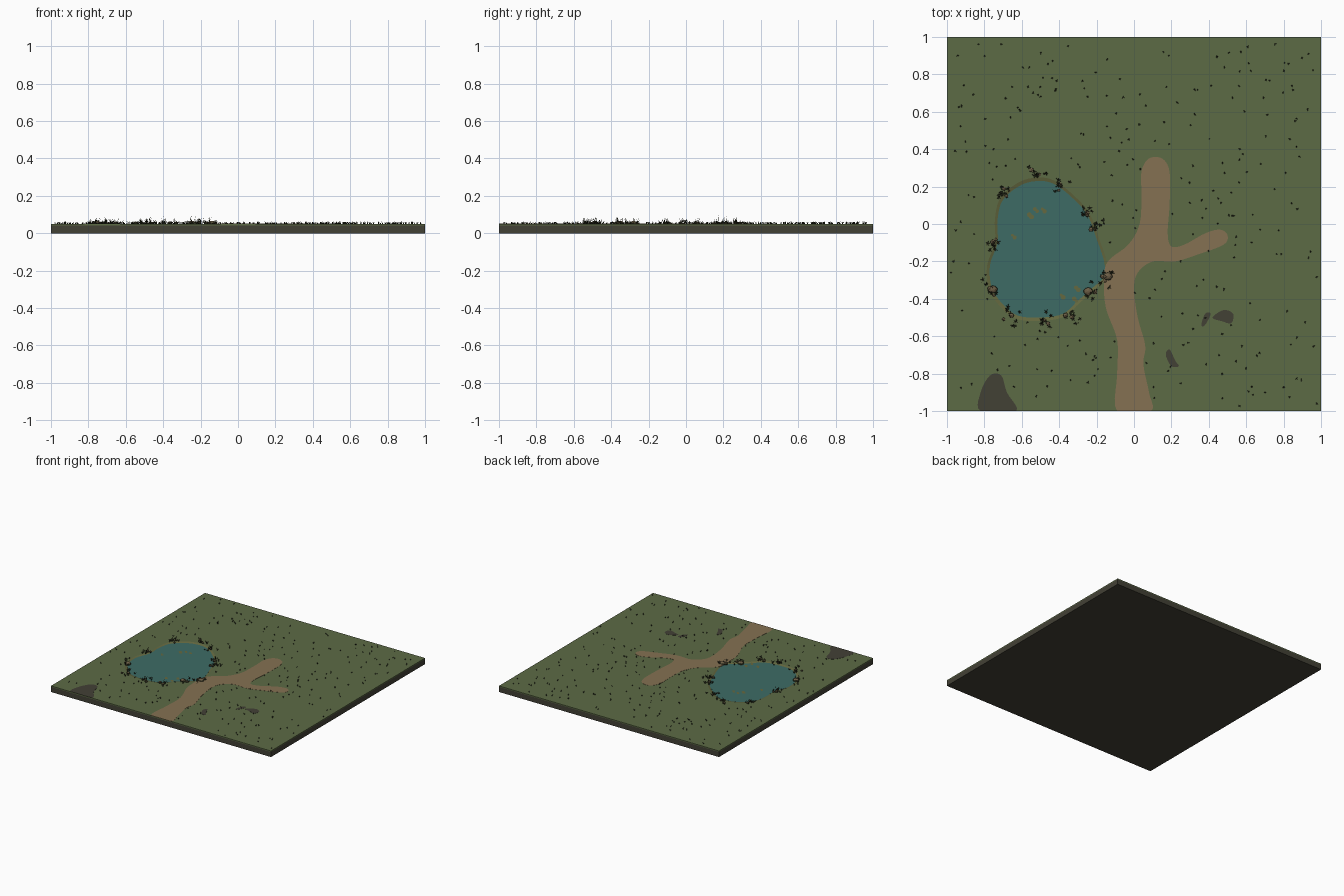
import bpy, bmesh, math, random
from mathutils import Vector, Matrix
from mathutils.geometry import intersect_point_tri_2d, tessellate_polygon

random.seed(4)
TOP = 0.05
cube = bpy.data.objects.get("Cube")
if cube:
    bpy.data.objects.remove(cube, do_unlink=True)


def material(name, *rgb):
    m = bpy.data.materials.new(name)
    m.use_nodes = True
    m.diffuse_color = (*rgb, 1)
    m.node_tree.nodes["Principled BSDF"].inputs["Base Color"].default_value = (*rgb, 1)
    return m


grass = material("grass green", .108, .145, .06)
soil = material("dark soil", .055, .052, .036)
dirt = material("path dirt", .235, .165, .085)
water = material("pond teal", .047, .148, .13)
mud = material("muddy bank", .13, .14, .05)
leaf = material("dark leaf", .03, .034, .015)
stone = material("brown stone", .15, .11, .06)


def make(name, bm, *mats):
    bmesh.ops.recalc_face_normals(bm, faces=bm.faces)
    me = bpy.data.meshes.new(name)
    bm.to_mesh(me)
    bm.free()
    ob = bpy.data.objects.new(name, me)
    bpy.context.collection.objects.link(ob)
    for m in mats:
        me.materials.append(m)
    return ob


def smooth_loop(points, steps=5):
    """Round a closed outline with a Catmull-Rom spline, kept inside the tile."""
    p, out = [Vector(q) for q in points], []
    n = len(p)
    for i in range(n):
        a, b, c, d = (p[(i + k) % n] for k in (-1, 0, 1, 2))
        for s in range(steps):
            t = s / steps
            v = (2 * b + (c - a) * t + (2 * a - 5 * b + 4 * c - d) * t ** 2
                 + (3 * b - a - 3 * c + d) * t ** 3) / 2
            out.append(Vector((v.x, max(v.y, -1))))
    return out


def prism(name, outline, low, high, mat):
    bm = bmesh.new()
    face = bm.faces.new([bm.verts.new((v.x, v.y, low)) for v in outline])
    ext = bmesh.ops.extrude_face_region(bm, geom=[face])
    for v in ext["geom"]:
        if isinstance(v, bmesh.types.BMVert):
            v.co.z = high
    return make(name, bm, mat)


def slab(name, low, high, mat):
    return prism(name, [Vector(c) for c in ((-1, -1), (1, -1), (1, 1), (-1, 1))], low, high, mat)


def inside(p, outline):
    hit = False
    for a, b in zip(outline, outline[1:] + outline[:1]):
        if (a.y > p.y) != (b.y > p.y) and p.x < (b.x - a.x) * (p.y - a.y) / (b.y - a.y) + a.x:
            hit = not hit
    return hit


# Outlines of the pond and the forked path
pond = smooth_loop([
    (-.16, -.2), (-.2, -.08), (-.25, .05), (-.33, .14), (-.42, .21), (-.5, .23), (-.6, .21),
    (-.7, .13), (-.73, .02), (-.73, -.1), (-.77, -.22), (-.76, -.34), (-.7, -.43),
    (-.62, -.49), (-.5, -.5), (-.38, -.48), (-.3, -.41), (-.22, -.34), (-.16, -.28)])
path = smooth_loop([
    (-.09, -1), (-.09, -.8), (-.09, -.62), (-.15, -.45), (-.16, -.3), (-.14, -.2), (-.03, -.11),
    (.03, 0), (.04, .15), (.04, .28), (.08, .35), (.15, .35), (.19, .28), (.19, .1), (.18, -.05),
    (.2, -.12), (.27, -.11), (.38, -.05), (.46, -.03), (.5, -.06), (.48, -.11), (.35, -.16),
    (.22, -.2), (.1, -.2), (.02, -.26), (0, -.35), (.02, -.5), (.06, -.65), (.05, -.75),
    (.08, -.9), (.09, -1)])
middle = Vector((-.46, -.14))
shore = [middle + (v - middle) * 1.05 for v in pond]

# Soil base and the turf on it, with the pond cut out
slab("soil_base", 0, .042, soil)
turf = slab("grass_turf", .042, TOP, grass)
cutter = prism("pond_cutter", shore, .03, .08, grass)
cutter.hide_render = True
cutter.hide_viewport = True
cut = turf.modifiers.new("pond", "BOOLEAN")
cut.operation = "DIFFERENCE"
cut.solver = "EXACT"
cut.object = cutter

# Sloping bank and water
bm = bmesh.new()
outer = [bm.verts.new((v.x, v.y, TOP)) for v in shore]
inner = [bm.verts.new((v.x, v.y, .045)) for v in pond]
for i in range(len(pond)):
    bm.faces.new((outer[i - 1], outer[i], inner[i], inner[i - 1]))
make("pond_bank", bm, mud)
prism("pond_water", pond, .042, .0455, water)

# Path and bare soil patches as thin plates
prism("dirt_path", path, TOP - .002, TOP + .001, dirt)
patches = [
    [(-.82, -1), (-.82, -.9), (-.77, -.81), (-.71, -.81), (-.68, -.9), (-.63, -1)],
    [(.42, -.5), (.48, -.46), (.53, -.48), (.52, -.53), (.47, -.52)],
    [(.36, -.54), (.38, -.48), (.41, -.48), (.38, -.54)],
    [(.17, -.7), (.19, -.67), (.22, -.73), (.24, -.76), (.2, -.76)]]
for n, pts in enumerate(patches):
    prism(f"soil_patch_{n + 1}", smooth_loop(pts), TOP - .002, TOP + .001, soil)


def blade(bm, root, angle, length, height, width):
    """A single leaf: a narrow triangle leaning outwards."""
    out = Vector((math.cos(angle), math.sin(angle), 0))
    side = Vector((-out.y, out.x, 0)) * width
    tip = root + out * length + Vector((0, 0, height))
    bm.faces.new([bm.verts.new(c) for c in (root - side, root + side, tip)])


def tuft(bm, x, y, count, length, height, width):
    for k in range(count):
        angle = math.tau * (k + random.random()) / count
        blade(bm, Vector((x, y, TOP)), angle, length * random.uniform(.5, 1),
              height * random.uniform(.5, 1), width)


# Small tufts over the meadow
bm = bmesh.new()
placed = 0
while placed < 260:
    p = Vector((random.uniform(-.98, .98), random.uniform(-.98, .98)))
    if inside(p, shore) or inside(p, path):
        continue
    tuft(bm, p.x, p.y, 4, .009, .014, .003)
    placed += 1
make("meadow_tufts", bm, leaf)

# Reeds, leafy plants and stones in groups round the shore
plants, stones = bmesh.new(), bmesh.new()
groups = [(-.52, .26), (-.39, .21), (-.71, .17), (-.25, .07), (-.21, -.02), (-.75, -.1),
          (-.76, -.34), (-.66, -.49), (-.34, -.48), (-.23, -.37), (-.15, -.28), (-.47, -.52)]
for gx, gy in groups:
    for k in range(7):
        x, y = gx + random.gauss(0, .022), gy + random.gauss(0, .022)
        tuft(plants, x, y, 6, .018, random.choice((.015, .02, .035)), .003)
    tuft(plants, gx, gy, 4, .012, .05, .002)
    for k in range(2):
        r = random.uniform(.009, .015)
        spot = (gx + random.gauss(0, .018), gy + random.gauss(0, .018), TOP + r * .3)
        bmesh.ops.create_icosphere(stones, subdivisions=1, radius=r,
                                   matrix=Matrix.Translation(spot) @ Matrix.Diagonal((1, 1, .7, 1)))
for x, y in ((-.755, -.35), (-.245, -.36), (-.14, -.28)):
    bmesh.ops.create_icosphere(stones, subdivisions=2, radius=.023,
                               matrix=Matrix.Translation((x, y, TOP)) @ Matrix.Diagonal((1.1, .9, .7, 1)))
for f in stones.faces:
    f.normal_update()
    f.material_index = int(f.normal.z < .6)
make("shore_plants", plants, leaf)
make("shore_stones", stones, stone, leaf)

# Lily pads floating on the water
pads = bmesh.new()
for x, y in ((-.56, .05), (-.53, .08), (-.49, .08), (-.65, -.06), (-.32, -.4), (-.31, -.34), (-.39, -.38)):
    for k in range(2):
        bmesh.ops.create_circle(pads, cap_ends=True, segments=7, radius=random.uniform(.008, .014),
                                matrix=Matrix.Translation((x + k * .012, y - k * .012, .0465 + k * .0005)))
make("lily_pads", pads, mud)
